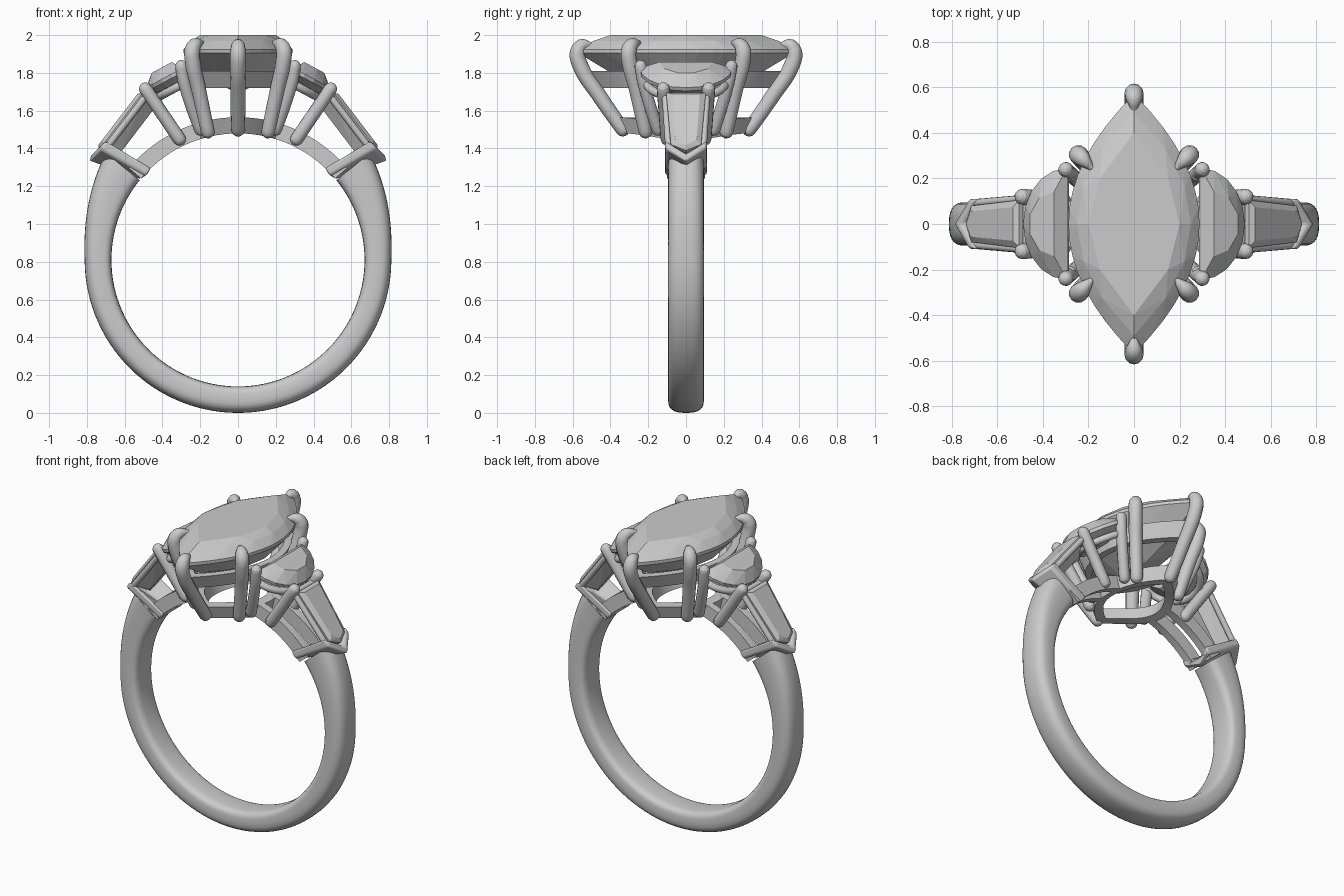
import bpy, bmesh
from math import sin, cos, pi, radians, sqrt, hypot
from mathutils import Vector

cube = bpy.data.objects.get("Cube")
if cube:
    bpy.data.objects.remove(cube, do_unlink=True)

grey = bpy.data.materials.new("soft_grey")
grey.use_nodes = True
grey.diffuse_color = (0.6, 0.6, 0.6, 1)
grey.node_tree.nodes["Principled BSDF"].inputs["Base Color"].default_value = (0.6, 0.6, 0.6, 1)

CENTRE = 0.81   # height of the finger hole centre
INNER = 0.67    # finger hole radius


def activate(ob):
    bpy.ops.object.select_all(action='DESELECT')
    ob.select_set(True)
    bpy.context.view_layer.objects.active = ob


def finish(name, bm, smooth=None):
    bmesh.ops.recalc_face_normals(bm, faces=bm.faces)
    me = bpy.data.meshes.new(name)
    bm.to_mesh(me)
    bm.free()
    me.materials.append(grey)
    ob = bpy.data.objects.new(name, me)
    bpy.context.collection.objects.link(ob)
    if smooth:
        activate(ob)
        bpy.ops.object.shade_smooth_by_angle(angle=radians(smooth))
    return ob


def sweep(name, sections, closed=False, smooth=35):
    """Skin a list of equal cross-sections."""
    bm = bmesh.new()
    rows = [[bm.verts.new(p) for p in sec] for sec in sections]
    n = len(rows[0])
    pairs = list(zip(rows, rows[1:])) + ([(rows[-1], rows[0])] if closed else [])
    for a, b in pairs:
        for i in range(n):
            j = (i + 1) % n
            bm.faces.new((a[i], a[j], b[j], b[i]))
    if not closed:
        bm.faces.new(rows[0])
        bm.faces.new(rows[-1])
    return finish(name, bm, smooth)


def gem(name, points):
    """Faceted stone as the hull of its facet corners."""
    bm = bmesh.new()
    for p in points:
        bm.verts.new(p)
    res = bmesh.ops.convex_hull(bm, input=bm.verts)
    loose = [v for v in res["geom_interior"] if isinstance(v, bmesh.types.BMVert)]
    bmesh.ops.delete(bm, geom=loose, context='VERTS')
    bmesh.ops.dissolve_limit(bm, angle_limit=radians(1), verts=bm.verts, edges=bm.edges)
    return finish(name, bm)


def tube(name, path, radii):
    """Round wire through the points with domed ends."""
    pts = [Vector(p) for p in path]
    if not isinstance(radii, list):
        radii = [radii] * len(pts)
    knots = list(zip(pts, radii))
    for end, prev, at in ((pts[0], pts[1], 0), (pts[-1], pts[-2], None)):
        d = (end - prev).normalized()
        r = radii[0] if at == 0 else radii[-1]
        dome = [(end + d * r * sin(a), r * cos(a)) for a in (0.5, 1.0, 1.4)]
        knots = dome[::-1] + knots if at == 0 else knots + dome
    cu = bpy.data.curves.new(name, 'CURVE')
    cu.dimensions = '3D'
    cu.bevel_depth = 1
    cu.bevel_resolution = 4
    cu.resolution_u = 5
    cu.use_fill_caps = True
    sp = cu.splines.new('BEZIER')
    sp.bezier_points.add(len(knots) - 1)
    for bp, (p, r) in zip(sp.bezier_points, knots):
        bp.co, bp.radius = p, r
        bp.handle_left_type = bp.handle_right_type = 'AUTO'
    cu.materials.append(grey)
    ob = bpy.data.objects.new(name, cu)
    bpy.context.collection.objects.link(ob)
    activate(ob)
    bpy.ops.object.convert(target='MESH')
    bpy.ops.object.shade_smooth_by_angle(angle=radians(50))


def marquise(a, b, n):
    """Pointed oval outline, n steps along each side."""
    steps = [-1 + 2 * i / n for i in range(n)]
    return ([(a * (1 - s * s), b * s) for s in steps] +
            [(-a * (1 - s * s), -b * s) for s in steps])


def frame(side, start, end):
    """Local axes of a tilted stone: u along, v across, h outward."""
    o = Vector((start[0], 0, start[1]))
    u = (Vector((end[0], 0, end[1])) - o).normalized()
    n = Vector((-u.z, 0, u.x))

    def place(pu, pv, ph):
        p = o + u * pu + n * ph
        return Vector((side * p.x, pv, p.z))
    return place


# Shank: rounded band that thickens toward its shoulders
def shank_section(deg):
    rise = deg if deg > -90 else -180 - deg
    outer = 0.812 + 0.085 * (max(rise, 0) / 38) ** 1.5
    if rise < 0:
        outer -= 0.002 * sin(radians(-rise))
    mid, half = (INNER + outer) / 2, (outer - INNER) / 2
    sec = []
    for k in range(28):
        c, s = cos(2 * pi * k / 28), sin(2 * pi * k / 28)
        e = 2 / (2.7 if s > 0 else 4)
        y = 0.095 * abs(c) ** e * (1 if c > 0 else -1)
        r = mid + half * abs(s) ** e * (1 if s > 0 else -1)
        sec.append((r * cos(radians(deg)), y, CENTRE + r * sin(radians(deg))))
    return sec


sweep("shank", [shank_section(39 - 258 * i / 86) for i in range(87)], smooth=60)

# Centre stone
stone = []
for a, b, z, n in ((0.2, 0.4, 2.0, 4), (0.25, 0.49, 1.969, 6), (0.288, 0.57, 1.925, 16),
                   (0.288, 0.57, 1.905, 16), (0.19, 0.38, 1.79, 6), (0.02, 0.12, 1.7, 2)):
    stone += [(x, y, z) for x, y in marquise(a, b, n)]
gem("centre_stone", stone)


# Gallery rails below the centre stone
def rail(name, top, bottom, width, z_top, z_bottom):
    n = 16
    loops = [(marquise(*top, n), z_top),
             (marquise(top[0] - width, top[1] - 1.5 * width, n), z_top),
             (marquise(bottom[0] - width, bottom[1] - 1.5 * width, n), z_bottom),
             (marquise(*bottom, n), z_bottom)]
    sweep(name, [[(*loop[i], z(loop[i][0])) for loop, z in loops] for i in range(2 * n)], True)


rail("upper_gallery_rail", (0.28, 0.51), (0.25, 0.45), 0.045,
     lambda x: 1.81, lambda x: 1.72)
rail("lower_gallery_rail", (0.235, 0.37), (0.215, 0.335), 0.05,
     lambda x: CENTRE + sqrt(0.755 ** 2 - x * x), lambda x: CENTRE + sqrt(INNER ** 2 - x * x))

# Prongs of the centre stone
taper = [0.037, 0.04, 0.042, 0.042, 0.036, 0.014]
end_path = [(0.335, 1.5), (0.46, 1.68), (0.56, 1.84), (0.573, 1.91), (0.55, 1.945), (0.505, 1.948)]
side_path = [(0.16, 0.215, 1.49), (0.21, 0.265, 1.72), (0.24, 0.3, 1.86),
             (0.242, 0.302, 1.92), (0.225, 0.285, 1.95), (0.19, 0.25, 1.957)]
for sy, fb in ((-1, "front"), (1, "back")):
    tube(fb + "_end_prong", [(0, sy * y, z) for y, z in end_path], taper)
    for sx, lr in ((1, "left"), (-1, "right")):
        tube(f"{fb}_{lr}_centre_prong", [(sx * x, sy * y, z) for x, y, z in side_path], taper)

for sx, lr in ((1, "left"), (-1, "right")):
    # Half-moon side stone
    moon = frame(sx, (0.295, 1.825), (0.49, 1.72))
    arc = [(0.218 * cos(t), 0.245 * sin(t)) for t in [-pi / 2 + pi * i / 10 for i in range(11)]]
    pts = []
    for k, h, step in ((1, 0, 1), (1, -0.02, 1), (0.58, 0.055, 2), (0.45, -0.09, 2)):
        pts += [moon(0.08 + (u - 0.08) * k, v * k, h) for u, v in arc[::step]]
    gem(lr + "_half_moon_stone", pts)
    tube(lr + "_half_moon_rail", [moon(0.02 + u * 0.8, v * 0.85, -0.075) for u, v in arc], 0.022)

    # Tapered pointed stone beside it
    bullet = frame(sx, (0.505, 1.695), (0.715, 1.42))
    outline = [(0, -0.105), (0, 0.105), (0.345, 0.08), (0.385, 0), (0.345, -0.08)]
    pts = []
    for k, w, h in ((1, 1, 0), (1, 1, -0.02), (0.88, 0.7, 0.018), (0.8, 0.3, -0.1)):
        pts += [bullet(0.18 + (u - 0.18) * k, v * w, h) for u, v in outline]
    gem(lr + "_tapered_stone", pts)
    tube(lr + "_cross_bar", [(sx * 0.47, -0.11, 1.67), (sx * 0.47, 0.11, 1.67)], 0.022)

    # V-shaped collar between stone and shank
    def chevron(arm, apex):
        top = [(arm, 0.11), (apex, 0), (arm, -0.11)]
        low = [((x + 0.03, z - 0.042), y) for (x, z), y in top[::-1]]
        return [(sx * x, y, z) for (x, z), y in top + low]
    collar = sweep(lr + "_collar", [chevron((0.455, 1.295), (0.495, 1.28)),
                                    chevron((0.70, 1.445), (0.765, 1.375))])
    bevel = collar.modifiers.new("rounding", 'BEVEL')
    bevel.width, bevel.segments = 0.015, 3

    for sy, fb in ((-1, "front"), (1, "back")):
        # Small prongs, stone rails and shoulder arcs
        tag = f"{fb}_{lr}_"
        tube(tag + "outer_prong", [(sx * 0.31, sy * 0.1, 1.45), (sx * 0.49, sy * 0.12, 1.715)], 0.035)
        tube(tag + "inner_prong", [(sx * 0.2, sy * 0.15, 1.5), (sx * 0.285, sy * 0.225, 1.75),
                                   (sx * 0.3, sy * 0.24, 1.835)], 0.033)
        tube(tag + "stone_rail", [bullet(0, sy * 0.11, -0.025), bullet(0.34, sy * 0.092, -0.025)], 0.018)
        arcs = []
        for i in range(13):
            t = radians(40 + 34 * i / 12)
            arcs.append([(sx * r * cos(t), sy * y, CENTRE + r * sin(t)) for r, y in
                         ((INNER, 0.05), (INNER, 0.1), (0.755, 0.1), (0.755, 0.05))])
        sweep(tag + "shoulder_arc", arcs)
